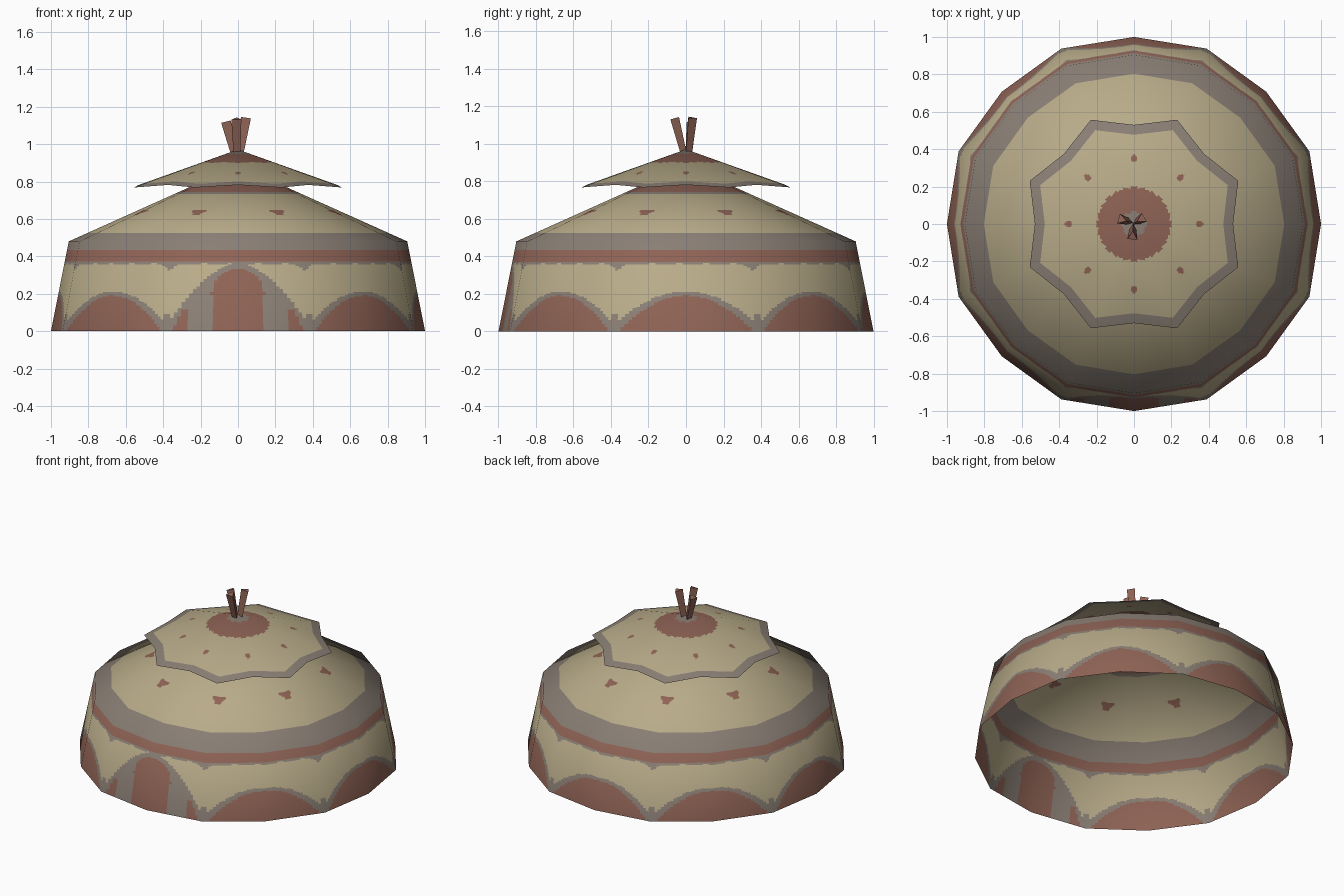
import bpy, bmesh, math
from mathutils import Vector

if "Cube" in bpy.data.objects:
    bpy.data.objects.remove(bpy.data.objects["Cube"])


def srgb(r, g, b):
    def f(c):
        c /= 255
        return c / 12.92 if c <= 0.04045 else ((c + 0.055) / 1.055) ** 2.4
    return (f(r), f(g), f(b), 1)


def material(name, rgb):
    m = bpy.data.materials.new(name)
    m.diffuse_color = srgb(*rgb)
    m.use_nodes = True
    m.node_tree.nodes["Principled BSDF"].inputs["Base Color"].default_value = m.diffuse_color
    return m


MATS = [material("beige_felt", (184, 171, 137)),
        material("red_brown", (143, 99, 85)),
        material("warm_grey", (138, 127, 117))]
BEIGE, BROWN, GREY = 0, 1, 2
SIDES = 16
STEP = math.pi / 8


def sheet(name, lower, upper, rows, subs, rule):
    """16-sided sheet between two rings (r_even, r_odd, z_even, z_odd, normal_elevation),
    cut into small flat cells that are coloured by a rule."""
    n = SIDES * subs
    verts, normals = [], []
    for j in range(rows + 1):
        t = j / rows
        re, ro, ze, zo, el = [a + (b - a) * t for a, b in zip(lower, upper)]

        def corner(k):
            r, z = (ro, zo) if k % 2 else (re, ze)
            return Vector((r * math.cos(k * STEP), r * math.sin(k * STEP), z))
        el = math.radians(el)
        for i in range(n):
            k, f = divmod(i, subs)
            verts.append(corner(k).lerp(corner(k + 1), f / subs))
            a = i / n * math.tau
            normals.append((math.cos(el) * math.cos(a), math.cos(el) * math.sin(a), math.sin(el)))
    faces, cols = [], []
    for j in range(rows):
        for i in range(n):
            i2 = (i + 1) % n
            q = (j * n + i, j * n + i2, (j + 1) * n + i2, (j + 1) * n + i)
            c = sum((verts[v] for v in q), Vector()) / 4
            faces.append(q)
            cols.append(rule(c, (j + 0.5) / rows))
    me = bpy.data.meshes.new(name)
    me.from_pydata(verts, [], faces)
    for m in MATS:
        me.materials.append(m)
    me.polygons.foreach_set("material_index", cols)
    me.polygons.foreach_set("use_smooth", [True] * len(faces))
    me.update()
    me.normals_split_custom_set_from_vertices(normals)
    ob = bpy.data.objects.new(name, me)
    bpy.context.collection.objects.link(ob)


def octant_offset(c, shift=0.0):
    """Angle from the front and signed offset from the nearest of eight directions."""
    phi = math.atan2(c.x, -c.y)
    q = math.pi / 4
    return phi, phi - shift - q * round((phi - shift) / q)


def wall_rule(c, t):
    phi, u = octant_offset(c)
    z, au = c.z, abs(u)
    spike = math.exp(-(math.pi / 8 - au) / 0.022)
    # bands under the eave
    if z > 0.432:
        return GREY
    if z > 0.37:
        return BROWN
    if z > 0.358 - 0.045 * spike - 0.004 * math.sin(phi * 40):
        return GREY
    # doorway at the front
    if abs(phi) < math.pi / 8:
        x = abs(c.x)
        if x < 0.14 and z < 0.2 + 0.135 * math.sqrt(1 - (x / 0.14) ** 2):
            return BROWN
        s = z / 0.15
        if s < 1 and 0.275 < x < 0.355 - 0.08 * s:
            return BROWN
        if x < 0.4 and z < 0.365 * (1 - (x / 0.4) ** 1.73):
            return GREY
    # arches round the foot
    elif z < 0.19 * (1 - (au / 0.365) ** 2.1):
        return BROWN
    elif z < 0.212 * (1 - (au / 0.43) ** 2.1):
        return GREY
    return GREY if z < 0.035 + 0.085 * spike else BEIGE


def roof_rule(c, t):
    if c.z < 0.528 or 0.735 < c.z < 0.742:
        return GREY
    if c.z >= 0.742:
        return BROWN
    # heart-shaped spots pointing down the slope
    _, u = octant_offset(c, math.pi / 8)
    r = math.hypot(c.x, c.y)
    d = (0.595 - r) / 0.065
    notch = 1 - 0.25 * max(0, 1 - abs(u * r) / 0.02)
    if 0 < d < notch and abs(u * r) < 0.016 + 0.03 * d:
        return BROWN
    return BEIGE


def cap_rule(c, t):
    r = math.hypot(c.x, c.y)
    if t < 0.1 or r < 0.065:
        return GREY
    if r < 0.197:
        return BROWN
    _, u = octant_offset(c)
    return BROWN if math.hypot(r - 0.35, u * r) < 0.017 else BEIGE


# felt wall, roof and the scalloped crown cover
sheet("wall", (1.0, 1.015, 0, 0, 11), (0.905, 0.917, 0.48, 0.48, 38), 62, 20, wall_rule)
sheet("roof", (0.905, 0.917, 0.48, 0.48, 38), (0.003, 0.003, 0.885, 0.885, 90), 80, 20, roof_rule)
sheet("crown_cover", (0.53, 0.603, 0.782, 0.768, 68), (0.003, 0.003, 0.97, 0.97, 90), 40, 20, cap_rule)


# three-sided pole ends sticking out of the top
def pole(name, base, tip):
    base, tip = Vector(base), Vector(tip)
    d = tip - base
    bm = bmesh.new()
    bmesh.ops.create_cone(bm, cap_ends=True, segments=3, radius1=0.02, radius2=0.031, depth=d.length)
    me = bpy.data.meshes.new(name)
    bm.to_mesh(me)
    bm.free()
    me.materials.append(MATS[BROWN])
    ob = bpy.data.objects.new(name, me)
    ob.location = (base + tip) / 2
    ob.rotation_mode = 'QUATERNION'
    ob.rotation_quaternion = d.to_track_quat('Z', 'Y')
    bpy.context.collection.objects.link(ob)


pole("pole_left", (-0.018, 0.01, 0.93), (-0.068, 0.025, 1.118))
pole("pole_front", (-0.005, -0.012, 0.93), (-0.008, -0.067, 1.135))
pole("pole_right", (0.008, 0.008, 0.93), (0.042, 0.028, 1.14))
